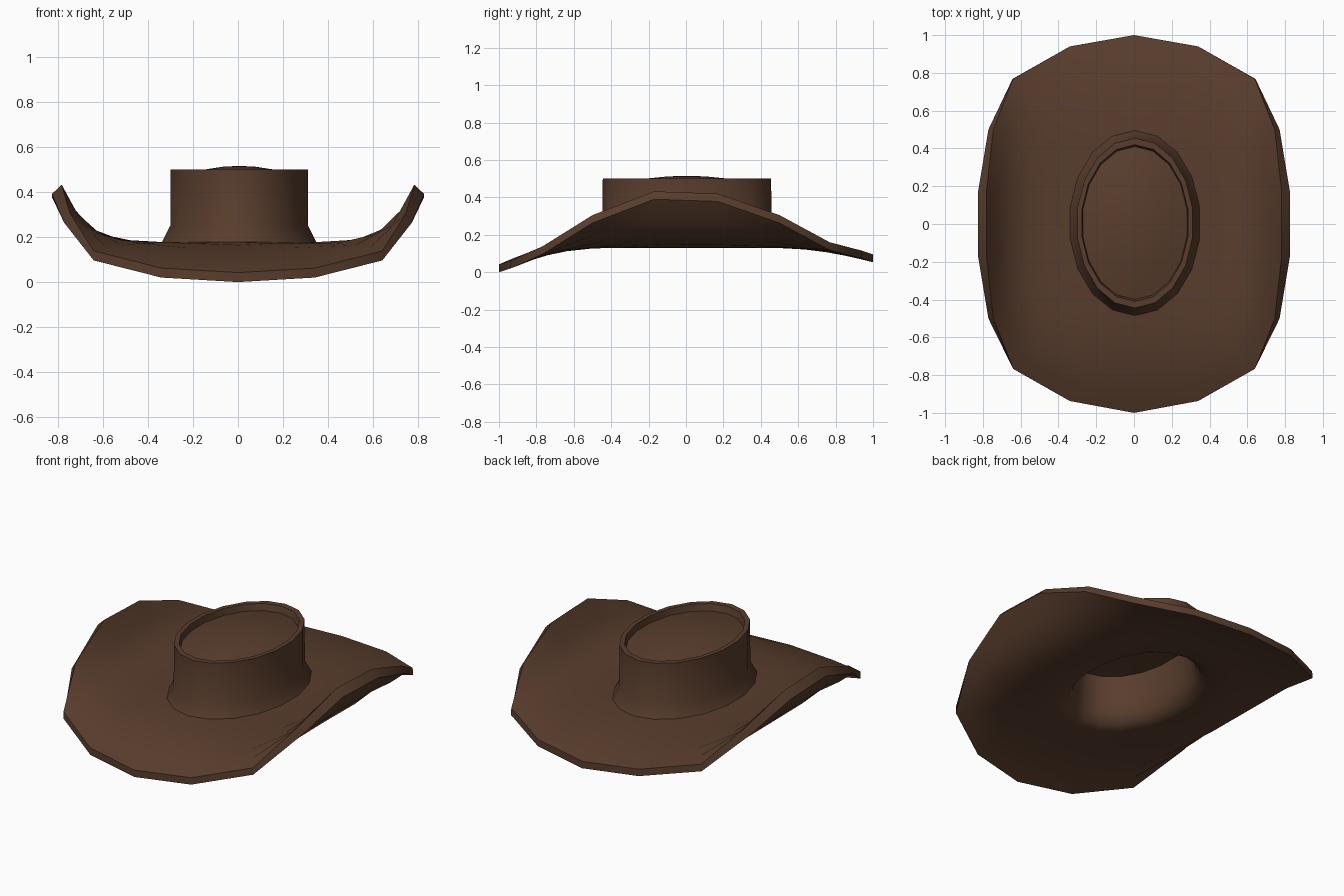
import bpy, bmesh, math

if "Cube" in bpy.data.objects:
    bpy.data.objects.remove(bpy.data.objects["Cube"])

N = 18
# Right half of the brim's upper edge, front to back
EDGE = [(0, -1, .042), (.34, -.937, .062), (.64, -.767, .138), (.745, -.5, .305),
        (.782, -.17, .432), (.782, .17, .42), (.745, .5, .305), (.64, .768, .16),
        (.34, .94, .115), (0, 1, .095)]
EDGE += [(-x, y, z) for x, y, z in EDGE[8:0:-1]]
CX, CY = .005, .005   # crown centre


def oval(rx, ry, z):
    """Ring of N points, starting at the front."""
    out = []
    for k in range(N):
        a = math.radians(-90 + 360 * k / N)
        out.append((CX + rx * math.cos(a), CY + ry * math.sin(a), z))
    return out


def brim_ring(base, edge, t):
    """Ring between crown base and brim edge; the sides curl late and steeply."""
    out = []
    for k in range(N):
        side = abs(math.cos(math.radians(-90 + 360 * k / N)))
        p = 1.7 + 2.3 * side ** 1.5
        b, e = base[k], edge[k]
        out.append((b[0] + (e[0] - b[0]) * t, b[1] + (e[1] - b[1]) * t,
                    b[2] + (e[2] - b[2]) * t ** p))
    return out


# Lower edge: straight down on the flat parts, outwards where the brim curls
lower = []
for x, y, z in EDGE:
    lift = min(1, max(0, (z - .14) / .28))
    lower.append((x + math.copysign(.044 * lift, x), y, z - .042))

STEPS = [.25, .5, .7, .86, 1]
rings = []
# Crown: domed top, recess, lip, wall, flared foot
for r in [(.07, .10, .512), (.15, .22, .5), (.28, .405, .46), (.285, .415, .5),
          (.31, .45, .5), (.31, .453, .25)]:
    rings.append(oval(*r))
# Brim, upper then lower surface
foot = oval(.348, .49, .177)
rings.append(foot)
rings += [brim_ring(foot, EDGE, t) for t in STEPS]
under = oval(.36, .50, .13)
rings += [brim_ring(under, lower, t) for t in reversed(STEPS)]
rings.append(under)
# Hollow inside of the crown
for r in [(.31, .45, .148), (.28, .42, .20), (.265, .405, .27), (.258, .395, .42)]:
    rings.append(oval(*r))

bm = bmesh.new()
vr = [[bm.verts.new(c) for c in ring] for ring in rings]
for a, b in zip(vr, vr[1:]):
    for k in range(N):
        j = (k + 1) % N
        bm.faces.new((a[k], b[k], b[j], a[j]))
# Close dome and inner ceiling with fans
for ring, z in ((vr[0], .515), (vr[-1], .435)):
    c = bm.verts.new((CX, CY, z))
    for k in range(N):
        bm.faces.new((c, ring[k], ring[(k + 1) % N]))
bmesh.ops.recalc_face_normals(bm, faces=bm.faces)
me = bpy.data.meshes.new("hat")
bm.to_mesh(me)
bm.free()
hat = bpy.data.objects.new("hat", me)
bpy.context.collection.objects.link(hat)

# Brown leather
mat = bpy.data.materials.new("brown_leather")
mat.diffuse_color = (.1, .047, .026, 1)
mat.use_nodes = True
mat.node_tree.nodes["Principled BSDF"].inputs["Base Color"].default_value = mat.diffuse_color
me.materials.append(mat)

bpy.context.view_layer.objects.active = hat
hat.select_set(True)
bpy.ops.object.shade_smooth_by_angle(angle=math.radians(42))
